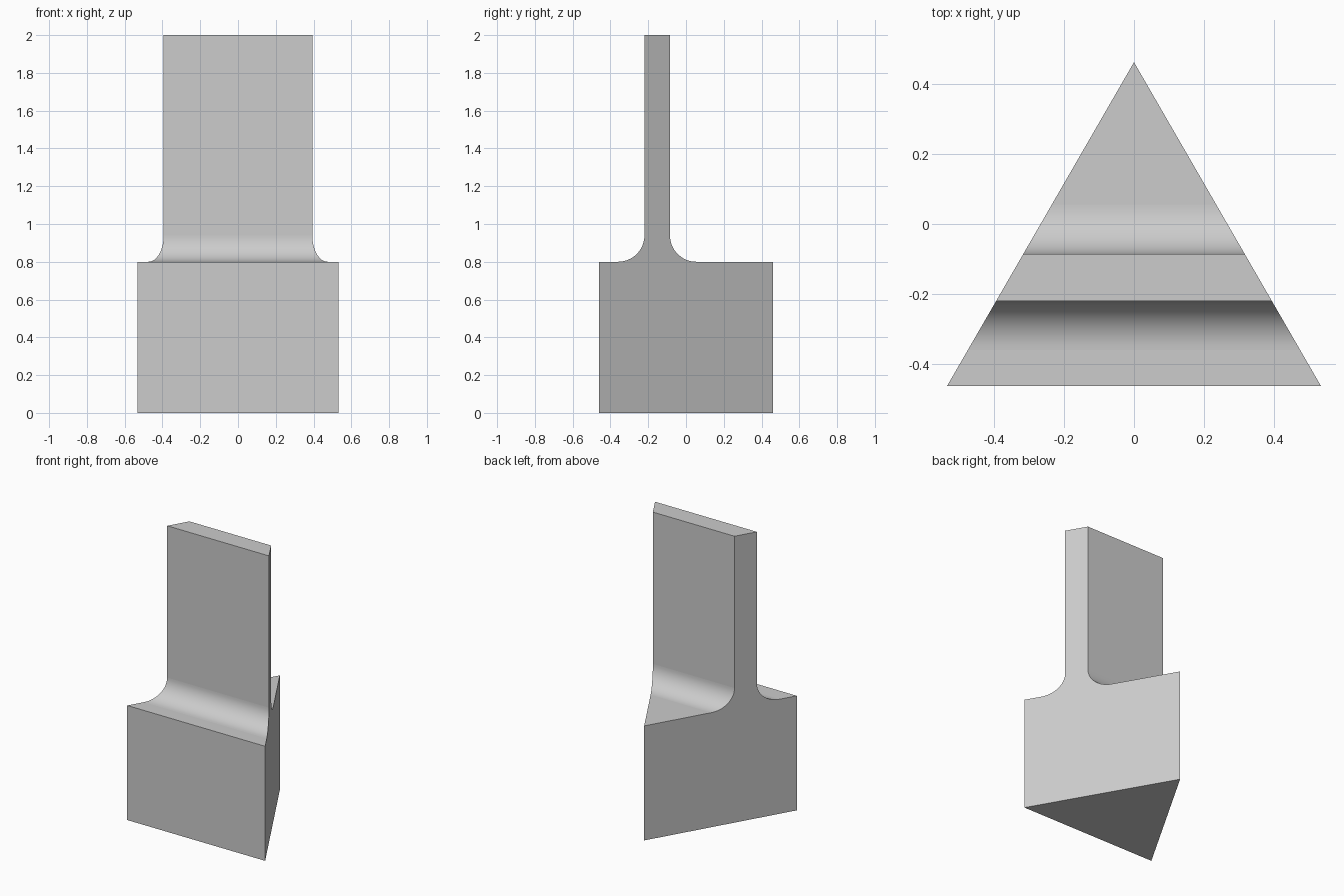
import bpy
import bmesh
from math import sin, cos, pi, sqrt

if "Cube" in bpy.data.objects:
    bpy.data.objects.remove(bpy.data.objects["Cube"], do_unlink=True)

# Main dimensions
BACK = 0.4615                      # apex of the triangular plan, front is -BACK
BASE_TOP, TOP = 0.8, 2.0
BLADE_FRONT, BLADE_BACK = -0.22, -0.085
FILLET, STEPS = 0.14, 16

grey = bpy.data.materials.new("light_grey")
grey.use_nodes = True
colour = (0.604, 0.604, 0.604, 1)
grey.diffuse_color = colour
grey.node_tree.nodes["Principled BSDF"].inputs["Base Color"].default_value = colour


def fillet(wall_y, side):
    """Concave arc from the base top up to the blade wall, as (y, z) points."""
    cy, cz = wall_y + side * FILLET, BASE_TOP + FILLET
    angles = [pi / 2 * i / STEPS for i in range(STEPS + 1)]
    return [(cy - side * FILLET * sin(a), cz - FILLET * cos(a)) for a in angles]


# Side profile: base block, fillets and upright blade
profile = [(-BACK, 0), (-BACK, BASE_TOP)]
profile += fillet(BLADE_FRONT, -1)
profile += [(BLADE_FRONT, TOP), (BLADE_BACK, TOP)]
profile += fillet(BLADE_BACK, 1)[::-1]
profile += [(BACK, BASE_TOP), (BACK, 0)]

# Span the profile across the equilateral plan, narrowing towards the back
bm = bmesh.new()
rows = [[bm.verts.new((s * (BACK - y) / sqrt(3), y, z)) for y, z in profile]
        for s in (-1, 1)]
for row in rows:
    bm.faces.new(row)
count = len(profile)
for i in range(count):
    j = (i + 1) % count
    bm.faces.new((rows[0][i], rows[0][j], rows[1][j], rows[1][i]))
bmesh.ops.remove_doubles(bm, verts=bm.verts, dist=0.0001)
bmesh.ops.recalc_face_normals(bm, faces=bm.faces)

# Only the fillet strips are smooth
for face in bm.faces:
    n = face.normal
    face.smooth = abs(n.x) < 0.01 and 0.01 < abs(n.z) < 0.999

mesh = bpy.data.meshes.new("triangular_base_with_blade")
bm.to_mesh(mesh)
bm.free()
mesh.materials.append(grey)
body = bpy.data.objects.new("triangular_base_with_blade", mesh)
bpy.context.collection.objects.link(body)
